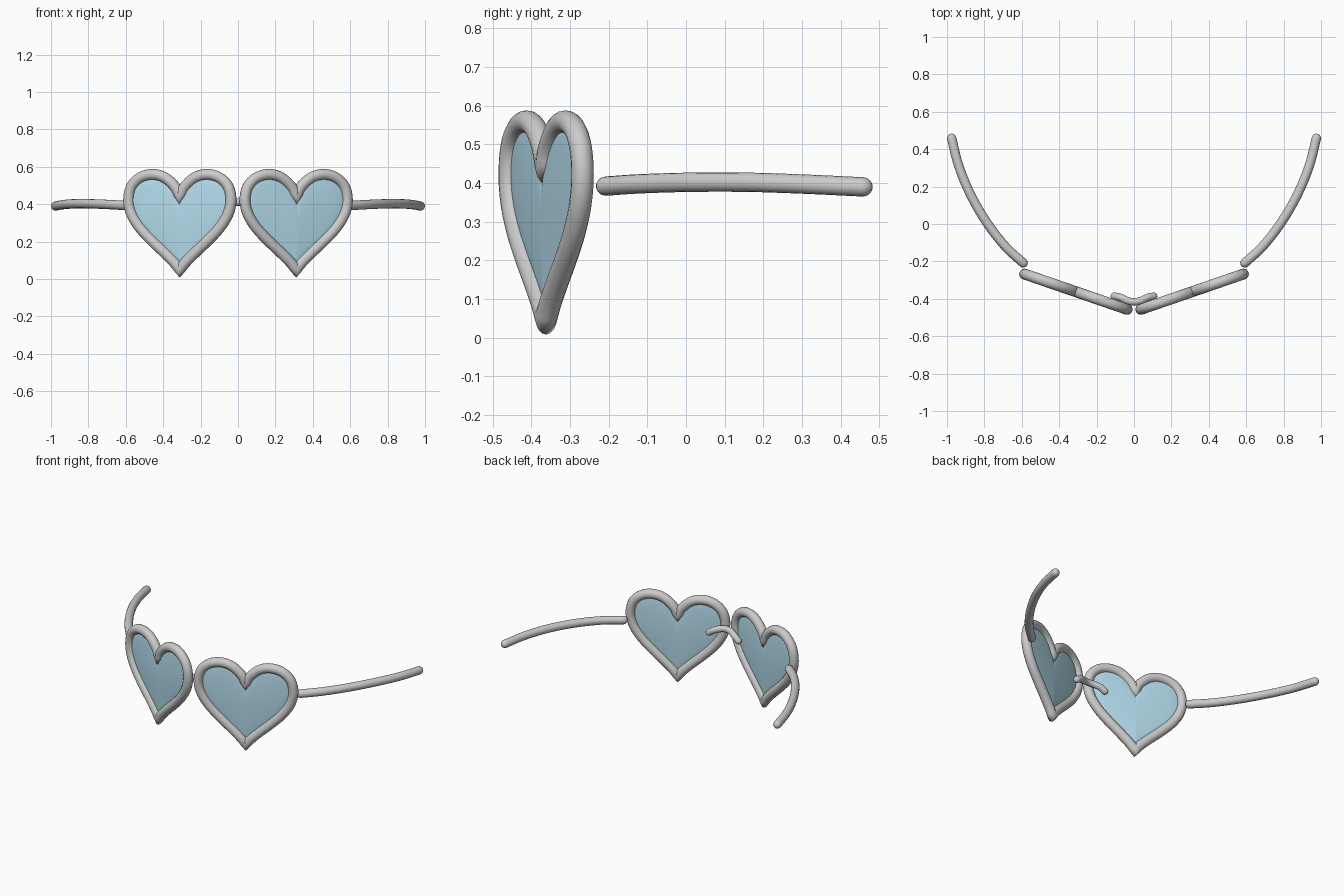
import bpy, bmesh, math
from mathutils import Vector

if "Cube" in bpy.data.objects:
    bpy.data.objects.remove(bpy.data.objects["Cube"])

TILT = math.radians(19)
SIDES = 16


def smooth_path(pts, steps=5):
    """Catmull-Rom curve through the given points."""
    p = [Vector(q) for q in pts]
    p = [2 * p[0] - p[1]] + p + [2 * p[-1] - p[-2]]
    out = []
    for i in range(1, len(p) - 2):
        a, b, c, d = p[i - 1:i + 3]
        for k in range(steps):
            t = k / steps
            out.append(0.5 * (2 * b + (c - a) * t + (2 * a - 5 * b + 4 * c - d) * t * t
                              + (3 * b - a - 3 * c + d) * t ** 3))
    return out + [p[-2]]


def finish(name, bm, mat=None):
    bmesh.ops.recalc_face_normals(bm, faces=bm.faces)
    me = bpy.data.meshes.new(name)
    bm.to_mesh(me)
    bm.free()
    for f in me.polygons:
        f.use_smooth = True
    if mat:
        me.materials.append(mat)
    ob = bpy.data.objects.new(name, me)
    bpy.context.collection.objects.link(ob)
    return ob


def tube(name, path, r, ref, closed=False):
    """Round tube along a path; open ends get domed caps."""
    n = len(path)
    rings = []
    for i, p in enumerate(path):
        a = path[i - 1] if closed or i else p
        b = path[(i + 1) % n] if closed or i < n - 1 else p
        d1, d2 = (p - a).normalized(), (b - p).normalized()
        t = (d1 + d2).normalized()
        side = t.cross(ref).normalized()
        miter = 1.0
        if closed:
            miter = min(1.45, 1 / max(0.3, t.dot(d2)))
        rings.append((p, t, side, side.cross(t), r, miter))
    if not closed:
        def cap(ring, sign):
            p, t, s, u, _, m = ring
            return [(p + t * sign * r * math.sin(a), t, s, u, r * math.cos(a), m)
                    for a in (0.4, 0.8, 1.15, 1.45)]
        rings = cap(rings[0], -1)[::-1] + rings + cap(rings[-1], 1)
    bm = bmesh.new()
    loops = []
    for p, t, s, u, rad, m in rings:
        angs = [2 * math.pi * k / SIDES for k in range(SIDES)]
        loops.append([bm.verts.new(p + s * rad * m * math.cos(a) + u * rad * math.sin(a))
                      for a in angs])
    count = len(loops)
    for i in range(count if closed else count - 1):
        A, B = loops[i], loops[(i + 1) % count]
        for k in range(SIDES):
            j = (k + 1) % SIDES
            bm.faces.new((A[k], A[j], B[j], B[k]))
    if not closed:
        bm.faces.new(loops[0])
        bm.faces.new(loops[-1])
    return finish(name, bm)


def lens(name, outline, centre, normal, mat):
    """Thin, gently domed pane filling the heart."""
    bm = bmesh.new()
    n = len(outline)
    rim = [bm.verts.new(p) for p in outline]
    for sign in (1, -1):
        prev = rim
        for s in (0.92, 0.75, 0.5, 0.25):
            off = normal * sign * (0.004 + 0.012 * (1 - s * s))
            ring = [bm.verts.new(centre + (p - centre) * s + off) for p in outline]
            for k in range(n):
                j = (k + 1) % n
                bm.faces.new((prev[k], prev[j], ring[j], ring[k]))
            prev = ring
        tip = bm.verts.new(centre + normal * sign * 0.016)
        for k in range(n):
            bm.faces.new((prev[k], prev[(k + 1) % n], tip))
    return finish(name, bm, mat)


blue = bpy.data.materials.new("lens_blue")
blue.diffuse_color = (0.46, 0.72, 0.85, 1)
blue.use_nodes = True
blue.node_tree.nodes["Principled BSDF"].inputs["Base Color"].default_value = blue.diffuse_color

# half of the heart centreline (sideways offset, height), cleft to tip
half = smooth_path([(0, 0.44, 0), (0.025, 0.492, 0), (0.08, 0.542, 0), (0.145, 0.559, 0),
                    (0.21, 0.543, 0), (0.258, 0.495, 0), (0.274, 0.42, 0), (0.257, 0.345, 0),
                    (0.212, 0.272, 0), (0.15, 0.205, 0), (0.085, 0.143, 0),
                    (0.032, 0.09, 0), (0, 0.05, 0)], 4)
heart = half + [Vector((-p.x, p.y, 0)) for p in half[-2:0:-1]]

for s, side in ((1, "right"), (-1, "left")):
    # heart frame and lens, swept back towards the temples
    def place(u, z):
        return Vector((s * (0.311 + u), -0.362 + u * math.tan(TILT), z))
    normal = Vector((-s * math.sin(TILT), math.cos(TILT), 0))
    outline = [place(p.x, p.y) for p in heart]
    tube(side + "_heart_frame", outline, 0.029, normal, closed=True)
    lens(side + "_lens", outline, place(0, 0.33), normal, blue)
    # curved temple arm
    arm = smooth_path([(s * 0.593, -0.208, 0.392), (s * 0.69, -0.118, 0.398),
                       (s * 0.79, 0.012, 0.402), (s * 0.875, 0.16, 0.402),
                       (s * 0.937, 0.31, 0.397), (s * 0.975, 0.458, 0.39)])
    tube(side + "_temple_arm", arm, 0.025, Vector((0, 0, 1)))

# arched nose bridge behind the lenses
bridge = smooth_path([(-0.105, -0.386, 0.375), (-0.075, -0.392, 0.395), (-0.035, -0.41, 0.408),
                      (0, -0.416, 0.411), (0.035, -0.41, 0.408), (0.075, -0.392, 0.395),
                      (0.105, -0.386, 0.375)])
tube("nose_bridge", bridge, 0.02, Vector((0, 0, 1)))
